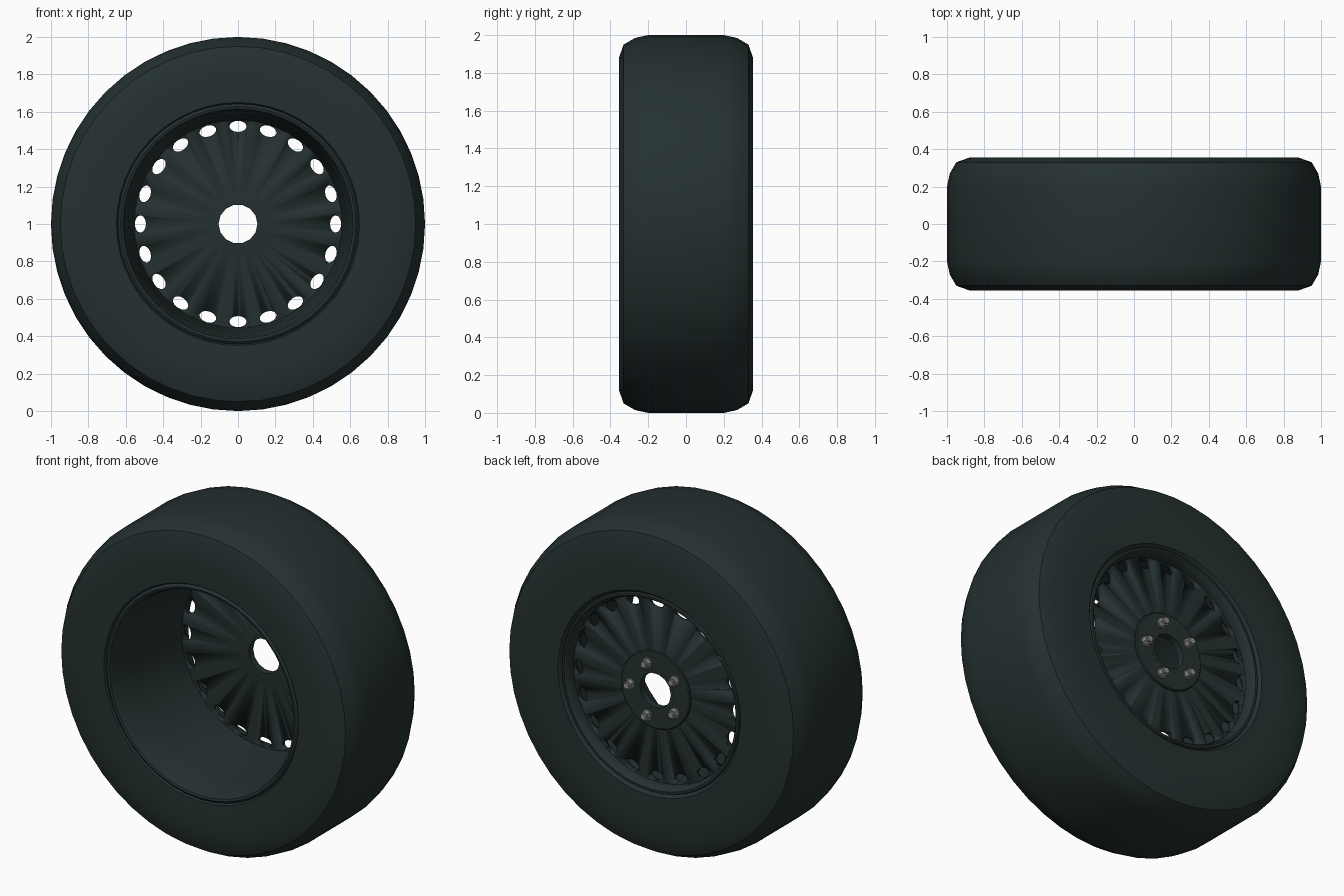
import bpy, bmesh, math
from mathutils import Matrix, Vector

cube = bpy.data.objects.get("Cube")
if cube:
    bpy.data.objects.remove(cube, do_unlink=True)

AXIS = Vector((0, 0, 1))  # centre of the wheel, whose axle runs along y


def material(name, colour, rough):
    mat = bpy.data.materials.new(name)
    mat.use_nodes = True
    bsdf = mat.node_tree.nodes["Principled BSDF"]
    bsdf.inputs["Base Color"].default_value = (*colour, 1)
    bsdf.inputs["Roughness"].default_value = rough
    mat.diffuse_color = (*colour, 1)
    return mat


black = material("dark_slate", (0.018, 0.030, 0.030), 0.7)
steel = material("bolt_grey", (0.28, 0.28, 0.28), 0.5)


def finish(name, bm, mat, angle=38):
    bmesh.ops.recalc_face_normals(bm, faces=bm.faces)
    mesh = bpy.data.meshes.new(name)
    bm.to_mesh(mesh)
    bm.free()
    obj = bpy.data.objects.new(name, mesh)
    bpy.context.collection.objects.link(obj)
    mesh.materials.append(mat)
    bpy.ops.object.select_all(action="DESELECT")
    obj.select_set(True)
    bpy.context.view_layer.objects.active = obj
    bpy.ops.object.shade_smooth_by_angle(angle=math.radians(angle))
    return obj


def lathe(name, profile, mat, sides=48):
    """Turn a closed (radius, y) outline around the axle."""
    bm = bmesh.new()
    rings = []
    for i in range(sides):
        a = math.tau * i / sides
        rings.append([bm.verts.new((r * math.cos(a), y, 1 + r * math.sin(a)))
                      for r, y in profile])
    n = len(profile)
    for i in range(sides):
        a, b = rings[i], rings[(i + 1) % sides]
        for j in range(n):
            k = (j + 1) % n
            bm.faces.new((a[j], a[k], b[k], b[j]))
    return finish(name, bm, mat)


def add_rod(bm, radius, y0, y1, ring, angle, sides, stretch=1):
    """Rod parallel to the axle, at a place on a ring around it."""
    x, z = ring * math.cos(angle), ring * math.sin(angle)
    place = (Matrix.Translation((x, (y0 + y1) / 2, 1 + z))
             @ Matrix.Rotation(-angle, 4, "Y")
             @ Matrix.Diagonal((1, 1, stretch, 1))
             @ Matrix.Rotation(math.pi / 2, 4, "X"))
    bmesh.ops.create_cone(bm, cap_ends=True, segments=sides, radius1=radius,
                          radius2=radius, depth=y1 - y0, matrix=place)


# Tyre: rounded shoulders, flat tread, sidewalls down to the beads
lathe("tyre", [
    (0.62, -0.30), (0.64, -0.335), (0.65, -0.352), (0.76, -0.355),
    (0.88, -0.355), (0.95, -0.33), (0.985, -0.27), (1.0, -0.20),
    (1.0, 0.20), (0.985, 0.27), (0.95, 0.33), (0.88, 0.355),
    (0.74, 0.355), (0.61, 0.352), (0.595, 0.335), (0.585, 0.30)], black)

# Rim: tapered barrel, deep at the front, with rolled lips
lathe("rim", [
    (0.65, -0.32), (0.64, -0.345), (0.628, -0.352), (0.615, -0.348),
    (0.605, -0.325), (0.585, -0.15), (0.565, 0.10), (0.555, 0.26),
    (0.555, 0.30), (0.565, 0.332), (0.575, 0.343), (0.588, 0.343),
    (0.60, 0.32), (0.62, 0.0)], black)

# Wheel disc with a ring of slots cut through it
disc = lathe("wheel_disc", [(0.105, 0.255), (0.565, 0.255),
                            (0.565, 0.28), (0.105, 0.28)], black)
bm = bmesh.new()
for i in range(20):
    add_rod(bm, 0.03, 0.2, 0.34, 0.522, math.tau * i / 20, 12, 1.55)
cutter = finish("slot_cutter", bm, black)
cutter.hide_render = True
cut = disc.modifiers.new("slots", "BOOLEAN")
cut.operation = "DIFFERENCE"
cut.solver = "EXACT"
cut.object = cutter
# Keep the slots ahead of the smoothing step
bpy.context.view_layer.objects.active = disc
bpy.ops.object.modifier_move_to_index(modifier=cut.name, index=0)
bpy.ops.object.modifier_apply(modifier=cut.name)
bpy.data.objects.remove(cutter, do_unlink=True)

# Raised hub plate around the centre hole
lathe("hub_plate", [(0.105, 0.25), (0.232, 0.26), (0.232, 0.287),
                    (0.226, 0.292), (0.105, 0.292)], black, 16 * 3)
lathe("hub_bore", [(0.104, 0.25), (0.125, 0.25), (0.125, 0.293),
                   (0.104, 0.293)], black, 14)

# Five hexagonal bolts, each with a washer and a narrower tip
bm = bmesh.new()
for i in range(5):
    a = math.tau * i / 5
    add_rod(bm, 0.030, 0.285, 0.298, 0.165, a, 16)
    add_rod(bm, 0.027, 0.29, 0.325, 0.165, a, 6)
    add_rod(bm, 0.018, 0.32, 0.338, 0.165, a, 10)
finish("wheel_bolts", bm, steel, 30)

# Valve stem beside the rim edge
bm = bmesh.new()
add_rod(bm, 0.01, 0.27, 0.345, 0.545, math.radians(27), 8)
finish("valve_stem", bm, black)
